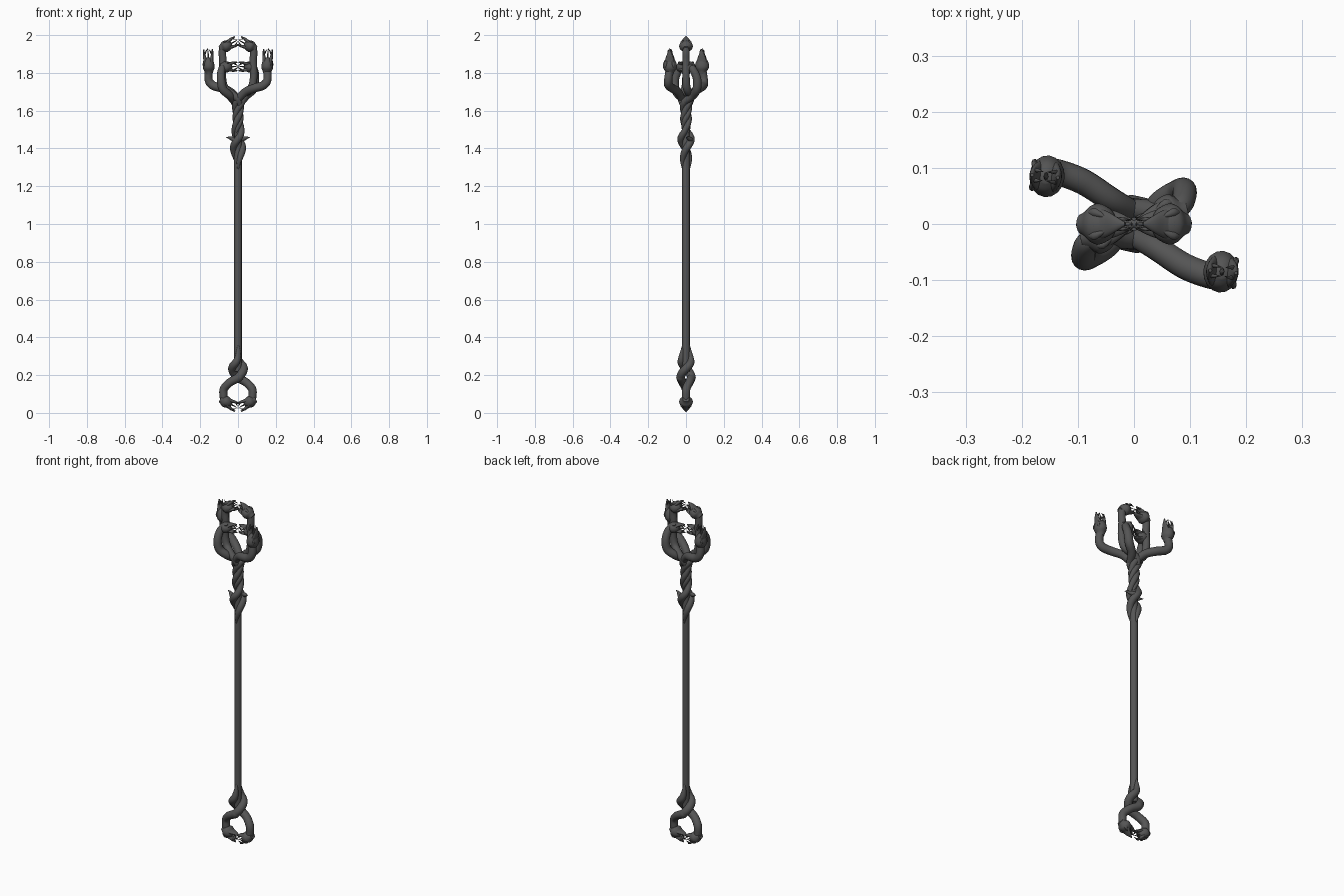
import bpy, bmesh
from math import cos, sin, pi, radians
from mathutils import Vector, Matrix

if "Cube" in bpy.data.objects:
    bpy.data.objects.remove(bpy.data.objects["Cube"])

SIDES = 16
metal = bpy.data.materials.new("dark_metal")
metal.diffuse_color = (.09, .09, .09, 1)
metal.use_nodes = True
metal.node_tree.nodes["Principled BSDF"].inputs["Base Color"].default_value = metal.diffuse_color


def spline(rows, n=7):
    """Catmull-Rom interpolation through rows of numbers."""
    out = []
    for i in range(len(rows) - 1):
        p = [rows[max(0, min(len(rows) - 1, k))] for k in (i - 1, i, i + 1, i + 2)]
        for s in range(n):
            t = s / n
            out.append([0.5 * (2 * b + (c - a) * t + (2 * a - 5 * b + 4 * c - d) * t * t
                               + (3 * b - a - 3 * c + d) * t ** 3) for a, b, c, d in zip(*p)])
    return out + [list(rows[-1])]


def loft(bm, rows, side=None, sides=SIDES):
    """Sweep ellipses along rows of x, y, z, half width, half height."""
    pts = [Vector(r[:3]) for r in rows]
    u, rings = side or Vector((0.31, 0.9, 0.2)), []
    for i, r in enumerate(rows):
        t = (pts[min(i + 1, len(pts) - 1)] - pts[max(i - 1, 0)]).normalized()
        u = (u - t * u.dot(t)).normalized()
        v = t.cross(u)
        rings.append([bm.verts.new(pts[i] + u * r[3] * cos(2 * pi * k / sides)
                                   + v * r[4] * sin(2 * pi * k / sides)) for k in range(sides)])
    for a, b in zip(rings, rings[1:]):
        for k in range(sides):
            j = (k + 1) % sides
            bm.faces.new((a[k], a[j], b[j], b[k]))
    bm.faces.new(rings[0][::-1])
    bm.faces.new(rings[-1])


def finish(bm, name, pair=True):
    """Make the object, plus its half-turn twin."""
    bmesh.ops.recalc_face_normals(bm, faces=bm.faces)
    me = bpy.data.meshes.new(name)
    bm.to_mesh(me)
    bm.free()
    me.materials.append(metal)
    for i in range(2 if pair else 1):
        ob = bpy.data.objects.new(f"{name}_{'ab'[i]}" if pair else name, me)
        ob.rotation_euler.z = pi * i
        bpy.context.collection.objects.link(ob)
        bpy.ops.object.select_all(action='DESELECT')
        ob.select_set(True)
        bpy.context.view_layer.objects.active = ob
        bpy.ops.object.shade_smooth_by_angle(angle=radians(50))


def tube(name, rows):
    """Snake body from rows of x, y, z, radius."""
    bm = bmesh.new()
    loft(bm, [r + [r[3]] for r in spline(rows)])
    finish(bm, name)


def helix(rows):
    """Rows of z, angle, distance, radius turned into tube rows."""
    return [(d * cos(radians(a)), d * sin(radians(a)), z, r) for z, a, d, r in spline(rows, 4)]


def head(name, pos, fwd, up, length=1.0, size=1.0):
    """Open-mouthed snake head: local x forward, y sideways, z up."""
    bm = bmesh.new()
    side = Vector((0, 1, 0))
    # skull
    loft(bm, spline([(-.015, 0, 0, .018, .018), (0, 0, 0, .024, .023), (.018, 0, 0, .036, .031),
                     (.038, 0, 0, .036, .03), (.058, 0, 0, .027, .023), (.07, 0, 0, .012, .01)], 4), side)
    for s in (1, -1):
        # jaw
        loft(bm, spline([(.035, 0, .012 * s, .029, .015), (.06, 0, .017 * s, .024, .010),
                         (.085, 0, .022 * s, .015, .007), (.112, 0, .023 * s, .003, .003)], 4), side)
        # brow ridge
        loft(bm, spline([(.018, .02 * s, .02, .004, .004), (.035, .021 * s, .024, .008, .006),
                         (.058, .014 * s, .022, .003, .003)], 3), side, 8)
        # upper and lower fangs
        for z in (1, -1):
            loft(bm, spline([(.085, .009 * s, .02 * z, .004, .004), (.1, .009 * s, .013 * z, .003, .003),
                             (.113, .008 * s, .004 * z, .0005, .0005)], 3), side, 8)
    # tongue
    loft(bm, spline([(.055, 0, 0, .009, .005), (.09, 0, 0, .005, .003), (.118, 0, .002, .001, .001)], 4), side, 8)
    x = Vector(fwd).normalized()
    z = Vector(up)
    z = (z - x * z.dot(x)).normalized()
    rot = Matrix((x, z.cross(x), z)).transposed().to_4x4()
    bm.transform(Matrix.Translation(pos) @ rot @ Matrix.Diagonal((length, size, size, 1)))
    finish(bm, name)


# shaft and twisted core
bm = bmesh.new()
loft(bm, [(0, 0, .22, .02, .02), (0, 0, 1.46, .02, .02), (0, 0, 1.5, .016, .016), (0, 0, 1.68, .016, .016)])
finish(bm, "shaft", False)

# outer snakes: wrap the shaft, then rise at the sides
tube("outer_snake", helix([(1.29, -630, .017, .004), (1.335, -610, .019, .013), (1.39, -550, .022, .019),
                           (1.45, -450, .027, .019), (1.50, -370, .018, .016), (1.56, -270, .015, .016),
                           (1.61, -180, .015, .016), (1.66, -90, .022, .019)])
     + [(.04, -.043, 1.70, .022), (.09, -.075, 1.72, .023), (.135, -.092, 1.735, .023),
        (.156, -.094, 1.765, .022), (.154, -.086, 1.82, .021)])
head("outer_head", (.154, -.085, 1.807), (.04, 0, 1), (1, -.1, 0), 1.05)

# inner snakes: low loops facing each other
tube("inner_snake", helix([(1.48, -330, .012, .008), (1.55, -200, .015, .014),
                           (1.61, -90, .017, .015), (1.65, -10, .024, .018)])
     + [(.045, .035, 1.68, .022), (.08, .057, 1.715, .023), (.09, .058, 1.77, .022),
        (.085, .035, 1.82, .02), (.06, .018, 1.833, .018)])
head("inner_head", (.084, .022, 1.83), (-1, -.22, .05), (0, 0, 1), .74, .95)

# crown snakes: tall ring closing at the top
tube("crown_snake", [(-.01, .012, 1.62, .014), (.0, .026, 1.66, .018), (.034, .02, 1.688, .021),
                     (.070, .004, 1.72, .021), (.083, 0, 1.78, .02), (.080, 0, 1.86, .02),
                     (.083, 0, 1.905, .02), (.077, 0, 1.94, .02), (.06, 0, 1.957, .018)])
head("crown_head", (.084, 0, 1.931), (-1, 0, .52), (0, 0, 1), .79, .98)

# pointed tail tips below the twist
tube("tail_tip", [(.0, .028, 1.432, .014), (.022, .023, 1.447, .013), (.042, .01, 1.455, .008), (.064, 0, 1.459, .001)])

# pommel snakes: wrap the lower shaft and close in a ring
tube("pommel_snake", helix([(.365, 95, .015, .003), (.32, 95, .02, .012), (.275, 75, .026, .019),
                            (.235, 0, .030, .022), (.185, -90, .028, .023)])
     + [(-.042, -.018, .162, .022), (-.074, -.002, .128, .022), (-.077, 0, .09, .021),
        (-.07, 0, .06, .02), (-.055, 0, .047, .018)])
head("pommel_head", (-.083, 0, .069), (1, 0, -.52), (0, 0, -1), .79, .98)
